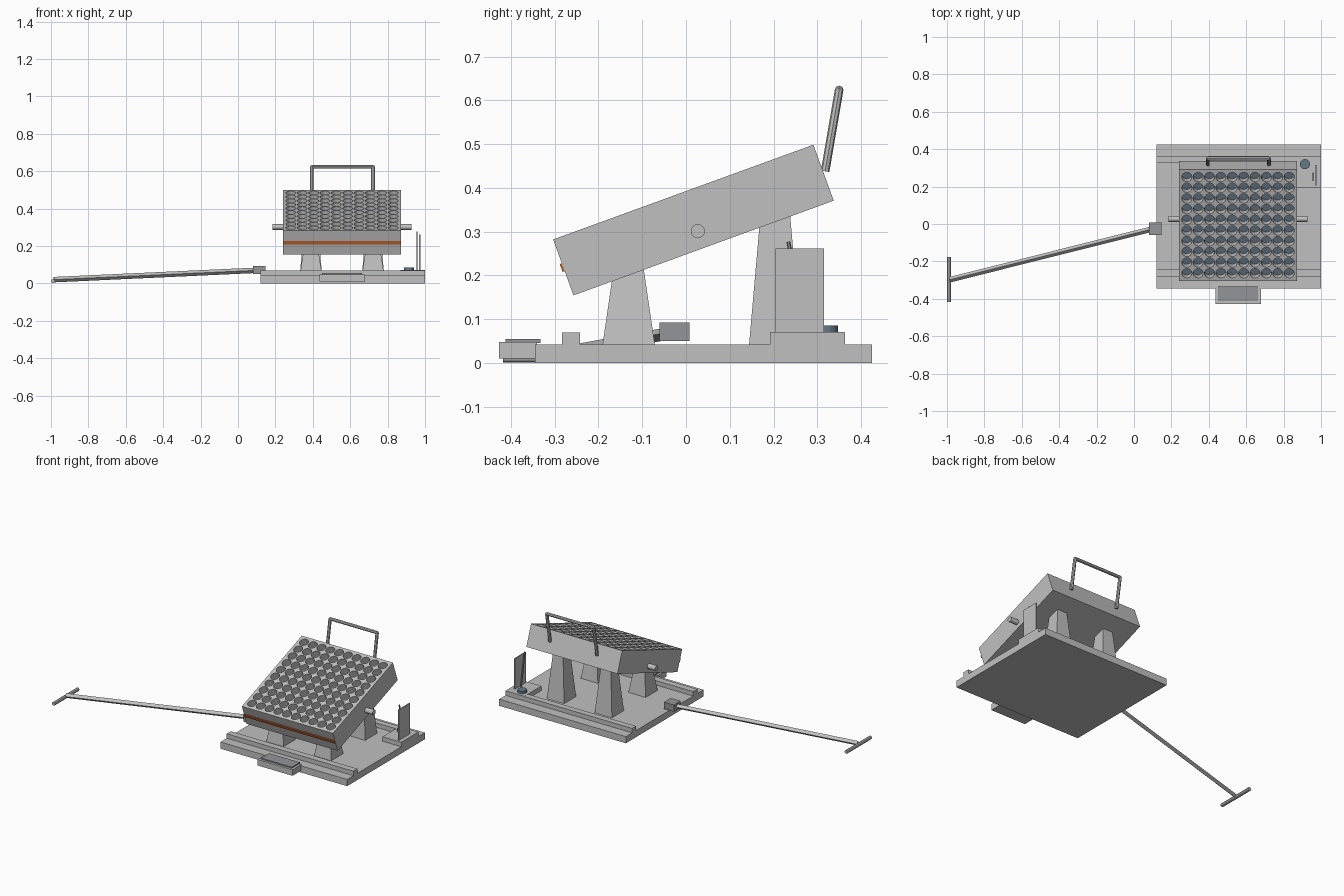
import bpy, bmesh, math
from mathutils import Vector, Matrix

if "Cube" in bpy.data.objects:
    bpy.data.objects.remove(bpy.data.objects["Cube"], do_unlink=True)


def material(name, rgb):
    m = bpy.data.materials.new(name)
    m.use_nodes = True
    m.diffuse_color = (*rgb, 1)
    m.node_tree.nodes["Principled BSDF"].inputs["Base Color"].default_value = (*rgb, 1)
    return m


GREY = material("light grey", (0.53, 0.53, 0.53))
MID = material("mid grey", (0.29, 0.30, 0.32))
SLATE = material("slate blue", (0.13, 0.19, 0.24))
ORANGE = material("burnt orange", (0.55, 0.13, 0.03))


def finish(name, bm, mat):
    bmesh.ops.recalc_face_normals(bm, faces=bm.faces[:])
    mesh = bpy.data.meshes.new(name)
    bm.to_mesh(mesh)
    bm.free()
    mesh.materials.append(mat)
    ob = bpy.data.objects.new(name, mesh)
    bpy.context.collection.objects.link(ob)
    return ob


def box(name, low, high, mat=GREY, frame=Matrix(), taper=1):
    """Box between two corners; taper scales the top face."""
    low, high = Vector(low), Vector(high)
    bm = bmesh.new()
    bmesh.ops.create_cube(bm, size=1)
    for v in bm.verts:
        if v.co.z > 0:
            v.co.x *= taper
            v.co.y *= taper
        v.co = v.co * (high - low) + (low + high) / 2
    bm.transform(frame)
    return finish(name, bm, mat)


def add_rod(bm, a, b, radius, sides, spin=0):
    a, b = Vector(a), Vector(b)
    turn = (b - a).to_track_quat('Z', 'Y').to_matrix().to_4x4()
    bmesh.ops.create_cone(bm, cap_ends=True, segments=sides, radius1=radius, radius2=radius,
                          depth=(b - a).length,
                          matrix=Matrix.Translation((a + b) / 2) @ turn @ Matrix.Rotation(spin, 4, 'Z'))


def rod(name, a, b, radius, sides=12, mat=GREY, spin=0):
    bm = bmesh.new()
    add_rod(bm, a, b, radius, sides, spin)
    return finish(name, bm, mat)


# Base platform with cross ridges and a corner pad
box("base_plate", (0.12, -0.345, 0), (1, 0.425, 0.042))
box("front_ridge", (0.12, -0.283, 0.04), (1, -0.242, 0.07))
box("rear_ridge", (0.12, 0.325, 0.04), (1, 0.363, 0.07))
box("corner_pad", (0.87, 0.192, 0.04), (1, 0.362, 0.0705))

# Front step
box("front_step", (0.435, -0.427, 0.01), (0.678, -0.34, 0.048))
box("step_pad", (0.45, -0.413, 0.046), (0.663, -0.333, 0.055), MID)

# Tapered legs
CX = 0.556
for row, y, top in (("front", -0.131, 0.22), ("rear", 0.204, 0.342)):
    for side, x in (("right", CX - 0.166), ("left", CX + 0.166)):
        box(f"{row}_{side}_leg", (x - 0.06, y - 0.06, 0.04), (x + 0.06, y + 0.06, top), taper=0.56)

# Tilted tube pod, built in its own frame
TILT = Matrix.Translation((CX, 0.017, 0.3265)) @ Matrix.Rotation(math.radians(20), 4, 'X')
HALF, TOP, DEPTH, PITCH = 0.3165, 0.068, 0.05, 0.0608
pod = box("tube_pod", (-HALF, -HALF, -TOP), (HALF, HALF, TOP))
cut, heads = bmesh.new(), bmesh.new()
for i in range(10):
    for j in range(10):
        x, y = (i - 4.5) * PITCH, (j - 4.5) * PITCH
        add_rod(cut, (x, y, TOP - DEPTH), (x, y, TOP + 0.02), 0.027, 16)
        add_rod(heads, (x, y, TOP - DEPTH - 0.003), (x, y, TOP - DEPTH + 0.003), 0.0268, 16)
cutter = finish("tube_cutter", cut, GREY)
cutter.hide_render = True
mod = pod.modifiers.new("tubes", 'BOOLEAN')
mod.operation, mod.solver, mod.object = 'DIFFERENCE', 'EXACT', cutter
bpy.context.view_layer.objects.active = pod
pod.select_set(True)
bpy.ops.object.modifier_apply(modifier=mod.name)
bpy.data.objects.remove(cutter, do_unlink=True)
tube_heads = finish("tube_heads", heads, SLATE)
for ob in (pod, tube_heads):
    ob.data.transform(TILT)

# Orange band on the front of the pod
box("front_band", (-HALF, -HALF - 0.005, -0.009), (HALF, -HALF + 0.002, 0.01), ORANGE, TILT)

# Pivot stubs through the pod sides
rod("pivot_axle", (0.185, 0.027, 0.301), (0.927, 0.027, 0.301), 0.016, 16)

# Rear handle
grip = bmesh.new()
corners = [(0.395, 0.318, 0.438), (0.395, 0.35, 0.624), (0.722, 0.35, 0.624), (0.722, 0.318, 0.438)]
for a, b in zip(corners, corners[1:]):
    add_rod(grip, a, b, 0.0098, 8)
for c in corners[1:3]:
    bmesh.ops.create_icosphere(grip, subdivisions=1, radius=0.0098, matrix=Matrix.Translation(c))
finish("rear_handle", grip, GREY)

# Control panel, leaning rod and knob on the corner pad
box("side_panel", (0.968, 0.205, 0.07), (0.975, 0.315, 0.262))
rod("panel_rod", (0.957, 0.27, 0.07), (0.957, 0.234, 0.277), 0.0045, 6, MID)
rod("pad_knob", (0.914, 0.32, 0.07), (0.914, 0.32, 0.086), 0.027, 16, SLATE)

# Tow arm with hub and cross bar
box("arm_hub", (0.079, -0.06, 0.05), (0.148, 0.008, 0.092), MID)
rod("tow_arm", (0.1, -0.026, 0.07), (-0.985, -0.298, 0.02), 0.0145, 4)
rod("cross_bar", (-0.989, -0.418, 0.012), (-0.989, -0.176, 0.012), 0.011, 8)
